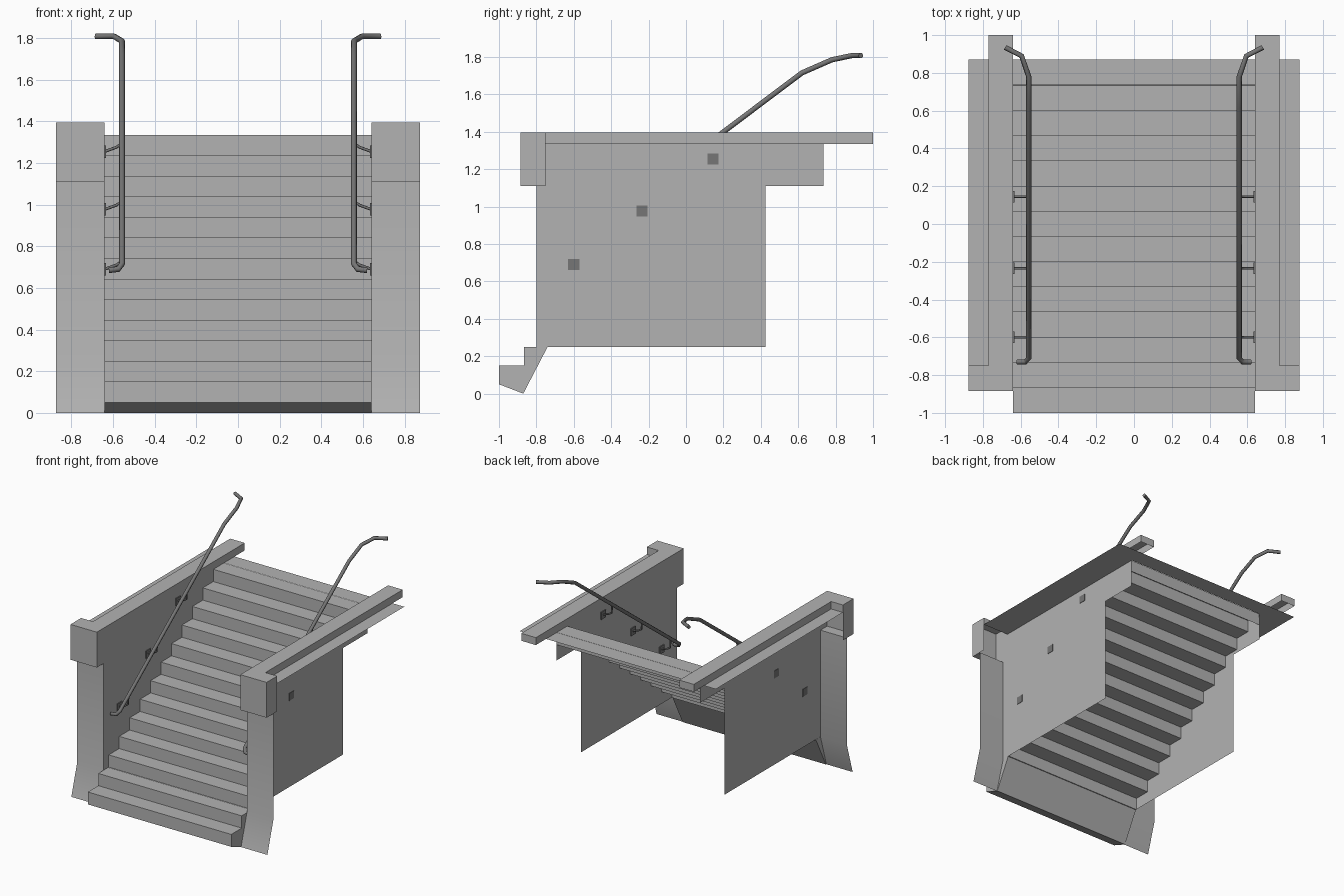
import bpy
import bmesh

cube = bpy.data.objects.get("Cube")
if cube:
    bpy.data.objects.remove(cube, do_unlink=True)


def material(name, value):
    m = bpy.data.materials.new(name)
    colour = (value, value, value, 1)
    m.diffuse_color = colour
    m.use_nodes = True
    m.node_tree.nodes["Principled BSDF"].inputs["Base Color"].default_value = colour
    return m


CONCRETE = material("concrete grey", 0.45)
STEEL = material("dark steel", 0.18)


def finish(name, bm, mat, mirror=True):
    me = bpy.data.meshes.new(name)
    bm.to_mesh(me)
    bm.free()
    me.materials.append(mat)
    ob = bpy.data.objects.new(name, me)
    bpy.context.collection.objects.link(ob)
    if mirror:
        ob.modifiers.new("Mirror", 'MIRROR').use_mirror_merge = False
    return ob


def sweep(name, profile, x0, x1, mirror=True):
    """Sheet made by sweeping an open (y, z) profile along x."""
    bm = bmesh.new()
    rows = [[bm.verts.new((x, y, z)) for x in (x0, x1)] for y, z in profile]
    for a, b in zip(rows, rows[1:]):
        bm.faces.new((a[0], a[1], b[1], b[0]))
    return finish(name, bm, CONCRETE, mirror)


def panel(name, outline, x):
    """Flat sheet in a plane of constant x."""
    bm = bmesh.new()
    bm.faces.new([bm.verts.new((x, y, z)) for y, z in outline])
    return finish(name, bm, CONCRETE)


def box(name, lo, hi, mat=CONCRETE, open_sides=()):
    """Box with any of its sides left open, given as (axis, sign)."""
    bm = bmesh.new()
    bmesh.ops.create_cube(bm, size=1)
    bm.normal_update()
    drop = [f for f in bm.faces
            if any(f.normal[a] * s > 0.5 for a, s in open_sides)]
    bmesh.ops.delete(bm, geom=drop, context='FACES')
    for v in bm.verts:
        for i in range(3):
            v.co[i] = lo[i] if v.co[i] < 0 else hi[i]
    return finish(name, bm, mat)


def tube(name, points, radius):
    cu = bpy.data.curves.new(name, 'CURVE')
    cu.dimensions = '3D'
    cu.bevel_depth = radius
    cu.bevel_resolution = 2
    cu.use_fill_caps = True
    sp = cu.splines.new('POLY')
    sp.points.add(len(points) - 1)
    for p, co in zip(sp.points, points):
        p.co = (*co, 1)
    cu.materials.append(STEEL)
    ob = bpy.data.objects.new(name, cu)
    bpy.context.collection.objects.link(ob)
    return ob


INNER, OUTER, EDGE = 0.64, 0.875, 0.77
FLOOR, TOP, HEAD = 1.335, 1.395, 1.11
BACK, END = 0.735, 0.87
STEPS, RUN = 13, 0.1333
RISE = (FLOOR - 0.15) / (STEPS - 1)

# Stair flight: one folded sheet with a sloped foot and a back riser
foot = [(-0.74, 0.25), (-0.87, 0.0), (-1, 0.05)]
flight = list(foot)
for i in range(STEPS):
    z = 0.15 + i * RISE
    flight += [(-1 + i * RUN, z), (-1 + (i + 1) * RUN, z)]
flight += [(BACK, FLOOR - RISE)]
sweep("stair_flight", flight, -INNER, INNER, mirror=False)
panel("stair_foot_end", foot + [(-1, 0.15), (-0.867, 0.15), (-0.867, 0.249)], INNER)

# Rear landing and the ledges beside the stairwell
sweep("landing", [(BACK, FLOOR), (END, FLOOR)], -INNER, INNER, mirror=False)
sweep("side_ledge", [(-0.75, FLOOR), (END, FLOOR)], INNER, OUTER)

# Side walls
panel("side_wall", [(-0.8, 0.25), (0.425, 0.25), (0.425, HEAD), (BACK, HEAD),
                    (BACK, FLOOR), (-0.8, FLOOR)], INNER)

# Front posts with a flared foot
post = sweep("front_post", [(-0.8, HEAD), (-0.8, 0.25), (-0.875, 0.0)], INNER, OUTER)
for p in post.data.polygons:
    p.use_smooth = True

# Post heads, open below and behind
box("post_head", (INNER, -0.885, HEAD), (OUTER, -0.75, TOP),
    open_sides=[(2, -1), (1, 1)])
sweep("post_head_underside", [(-0.885, HEAD), (-0.8, HEAD)], INNER, OUTER)
sweep("post_head_back", [(-0.75, FLOOR), (-0.75, TOP)], EDGE, OUTER)

# Coping rails along the tops of the walls
box("coping", (INNER, -0.75, FLOOR), (EDGE, 1.0, TOP),
    open_sides=[(2, -1), (1, -1)])

# Handrails and their wall brackets
for side, s in (("left", 1), ("right", -1)):
    path = [(0.62, -0.73, 0.685), (0.575, -0.73, 0.69), (0.557, -0.71, 0.715),
            (0.557, 0.62, 1.715), (0.557, 0.78, 1.785),
            (0.595, 0.89, 1.808), (0.682, 0.935, 1.808)]
    tube(side + "_handrail", [(s * x, y, z) for x, y, z in path], 0.014)
    for n, (y, z) in enumerate([(-0.6, 0.69), (-0.235, 0.977), (0.145, 1.255)]):
        arm = [(INNER, y, z), (0.585, y, z + 0.02), (0.562, y, z + 0.035),
               (0.557, y, z + 0.1)]
        tube(f"{side}_bracket_arm_{n}", [(s * a, b, c) for a, b, c in arm], 0.007)
for n, (y, z) in enumerate([(-0.6, 0.69), (-0.235, 0.977), (0.145, 1.255)]):
    box(f"bracket_plate_{n}", (0.633, y - 0.03, z - 0.03),
        (0.643, y + 0.03, z + 0.03), STEEL)
